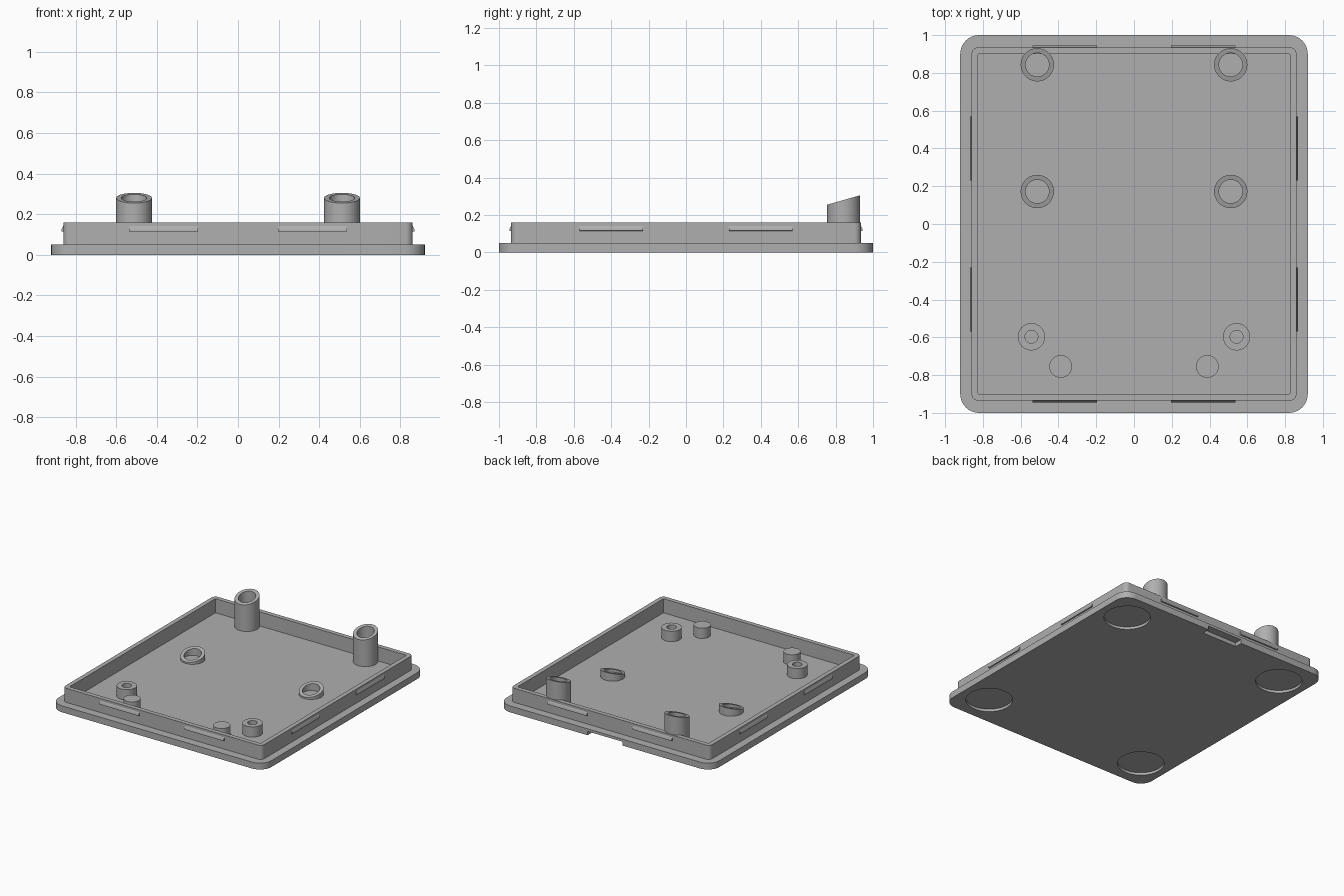
import bpy, bmesh, math
from mathutils import Matrix

if "Cube" in bpy.data.objects:
    bpy.data.objects.remove(bpy.data.objects["Cube"], do_unlink=True)

grey = bpy.data.materials.new("plain grey")
grey.use_nodes = True
COLOUR = (0.43, 0.43, 0.43, 1)
grey.diffuse_color = COLOUR
grey.node_tree.nodes["Principled BSDF"].inputs["Base Color"].default_value = COLOUR

BASE_TOP, RIM_TOP = 0.05, 0.16
RIM_X, RIM_Y = 0.86, 0.935


def finish(name, bm):
    """Turn a bmesh into a grey object with smooth curves and sharp edges."""
    bmesh.ops.recalc_face_normals(bm, faces=bm.faces)
    mesh = bpy.data.meshes.new(name)
    bm.to_mesh(mesh)
    bm.free()
    mesh.materials.append(grey)
    obj = bpy.data.objects.new(name, mesh)
    bpy.context.collection.objects.link(obj)
    smooth(obj)
    return obj


def smooth(obj):
    bpy.ops.object.select_all(action='DESELECT')
    obj.select_set(True)
    bpy.context.view_layer.objects.active = obj
    bpy.ops.object.shade_smooth_by_angle(angle=math.radians(30))


def circle(x, y, r, n=48):
    return [(x + r * math.cos(math.tau * i / n), y + r * math.sin(math.tau * i / n))
            for i in range(n)]


def rounded_rect(hx, hy, r, steps=8):
    pts = []
    for k, (sx, sy) in enumerate([(1, 1), (-1, 1), (-1, -1), (1, -1)]):
        for i in range(steps + 1):
            a = math.pi / 2 * (k + i / steps)
            pts.append((sx * (hx - r) + r * math.cos(a), sy * (hy - r) + r * math.sin(a)))
    return pts


def bridge(bm, a, b):
    for i in range(len(a)):
        j = (i + 1) % len(a)
        bm.faces.new((a[i], a[j], b[j], b[i]))


def solid(name, outline, z0, z1):
    bm = bmesh.new()
    low, high = ([bm.verts.new((x, y, z)) for x, y in outline] for z in (z0, z1))
    bm.faces.new(low)
    bm.faces.new(high)
    bridge(bm, low, high)
    return finish(name, bm)


def ring(name, outer, inner, z0, top):
    """Hollow wall between two outlines; top(y) gives the upper height."""
    bm = bmesh.new()
    loops = [[bm.verts.new((x, y, top(y) if up else z0)) for x, y in line]
             for line, up in ((outer, False), (outer, True), (inner, True), (inner, False))]
    for i in range(4):
        bridge(bm, loops[i], loops[(i + 1) % 4])
    return finish(name, bm)


def cut(target, cutter):
    cutter.hide_render = True
    mod = target.modifiers.new("cut", 'BOOLEAN')
    mod.operation, mod.solver, mod.object = 'DIFFERENCE', 'EXACT', cutter
    bpy.ops.object.select_all(action='DESELECT')
    target.select_set(True)
    bpy.context.view_layer.objects.active = target
    bpy.ops.object.modifier_apply(modifier=mod.name)
    bpy.data.objects.remove(cutter, do_unlink=True)


def slope(y):
    """Tilted plane that trims the four screw tubes."""
    return 0.305 - 0.286 * (0.93 - y)


def clip(name, side, centre, angle, distance):
    """Snap ridge: wedge profile swept along a rim wall."""
    bm = bmesh.new()
    profile = [(-0.01, 0.112), (0.009, 0.116), (0.009, 0.126), (0, 0.142), (-0.01, 0.142)]
    ends = [[bm.verts.new((distance + d, centre + s * 0.17, z)) for d, z in profile]
            for s in (-1, 1)]
    bm.faces.new(ends[0])
    bm.faces.new(ends[1])
    bridge(bm, *ends)
    bm.transform(Matrix.Rotation(angle, 4, 'Z'))
    return finish(name + "_" + side, bm)


# Base plate with foot recesses underneath and a pry notch at the back
plate = solid("base_plate", rounded_rect(0.92, 1.0, 0.1), 0, BASE_TOP)
for sx in (-1, 1):
    for sy in (-1, 1):
        cut(plate, solid("foot_cutter", circle(sx * 0.70, sy * 0.76, 0.165, 64), -0.05, 0.02))
notch = [(-0.15, 0.94), (0.15, 0.94), (0.15, 1.1), (-0.15, 1.1)]
cut(plate, solid("notch_cutter", notch, -0.05, 0.03))
smooth(plate)

# Raised rim wall
ring("rim_wall", rounded_rect(RIM_X, RIM_Y, 0.035), rounded_rect(0.825, 0.90, 0.004),
     BASE_TOP, lambda y: RIM_TOP)

# Screw tubes, hollow posts and locating pins, mirrored left and right
for side, s in (("left", 1), ("right", -1)):
    for place, y in (("back", 0.843), ("middle", 0.172)):
        ring(f"{place}_tube_{side}", circle(s * 0.512, y, 0.088), circle(s * 0.512, y, 0.062),
             BASE_TOP, slope)
    ring(f"hollow_post_{side}", circle(s * 0.543, -0.597, 0.072),
         circle(s * 0.543, -0.597, 0.034), BASE_TOP, lambda y: 0.13)
    solid(f"locating_pin_{side}", circle(s * 0.388, -0.754, 0.06), BASE_TOP, 0.13)

# Two snap ridges on each rim wall
for wall, k, centre, distance in (("left", 0, 0.40, RIM_X), ("back", 1, 0.367, RIM_Y),
                                  ("right", 2, 0.40, RIM_X), ("front", 3, 0.367, RIM_Y)):
    for n, s in (("a", 1), ("b", -1)):
        clip(f"snap_ridge_{wall}", n, s * centre, k * math.pi / 2, distance)
